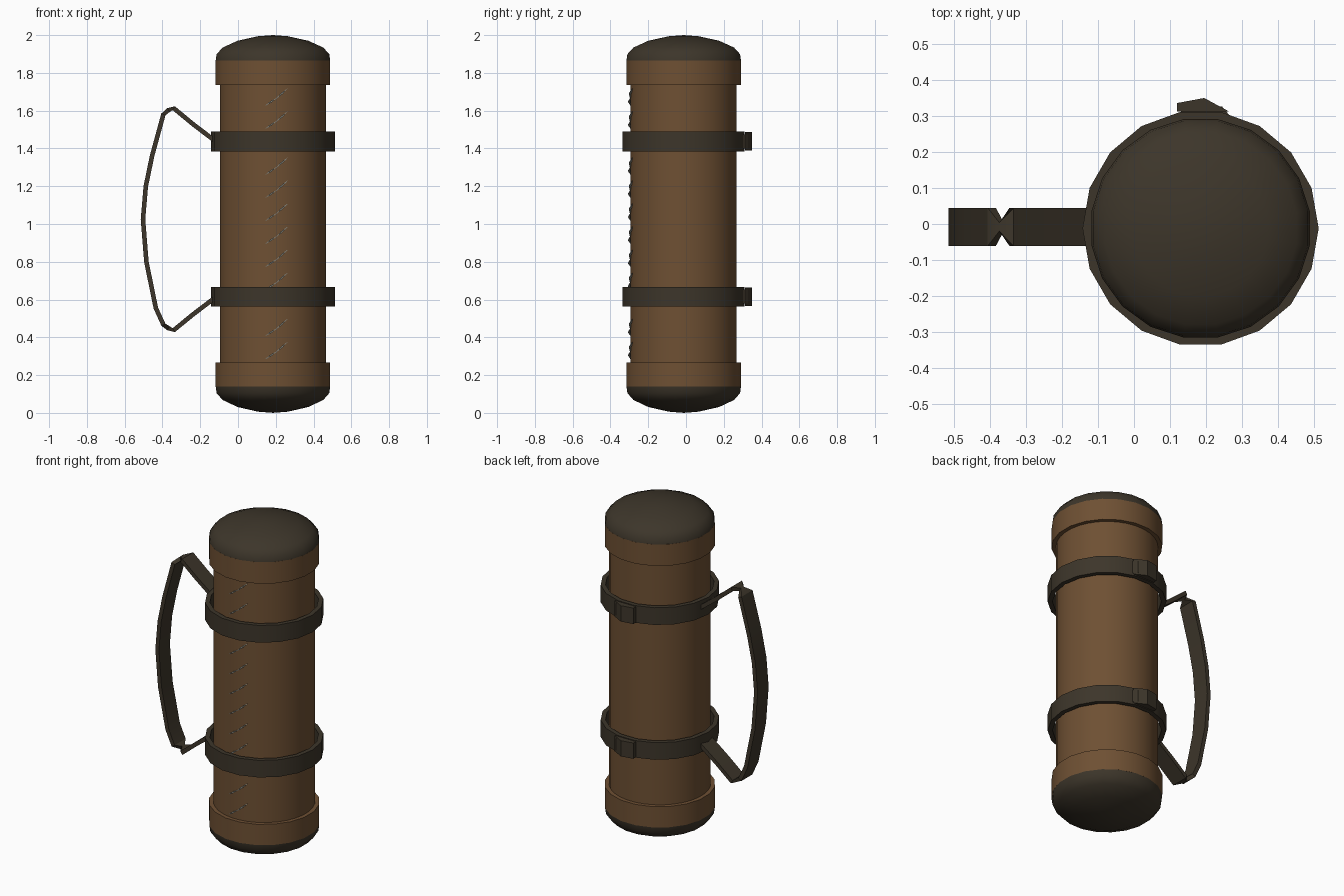
import bpy, bmesh, math
from mathutils import Vector

if "Cube" in bpy.data.objects:
    bpy.data.objects.remove(bpy.data.objects["Cube"])

CX, CY = 0.185, -0.012   # axis of the tube


def material(name, rgb):
    m = bpy.data.materials.new(name)
    m.diffuse_color = (*rgb, 1)
    m.use_nodes = True
    m.node_tree.nodes["Principled BSDF"].inputs["Base Color"].default_value = m.diffuse_color
    return m


LEATHER = material("brown leather", (0.156, 0.080, 0.033))
DARK = material("dark leather", (0.046, 0.036, 0.023))
THREAD = material("grey thread", (0.22, 0.22, 0.19))


def finish(name, bm, mat, smooth=35):
    bmesh.ops.remove_doubles(bm, verts=bm.verts, dist=1e-5)
    bmesh.ops.recalc_face_normals(bm, faces=bm.faces)
    me = bpy.data.meshes.new(name)
    bm.to_mesh(me)
    bm.free()
    me.materials.append(mat)
    ob = bpy.data.objects.new(name, me)
    bpy.context.collection.objects.link(ob)
    if smooth:
        bpy.context.view_layer.objects.active = ob
        ob.select_set(True)
        bpy.ops.object.shade_smooth_by_angle(angle=math.radians(smooth))
        ob.select_set(False)
    return ob


def revolve(name, profile, mat, sides, closed=False):
    """Spin (radius, z) points round the tube axis."""
    bm = bmesh.new()
    turn = math.pi / sides
    vs = [bm.verts.new((CX + r * math.sin(turn), CY - r * math.cos(turn), z)) for r, z in profile]
    pairs = list(zip(vs, vs[1:])) + ([(vs[-1], vs[0])] if closed else [])
    edges = [bm.edges.new(p) for p in pairs]
    bmesh.ops.spin(bm, geom=vs + edges, cent=(CX, CY, 0), axis=(0, 0, 1),
                   angle=math.tau, steps=sides, use_merge=False)
    return finish(name, bm, mat)


def loft(name, sections, mat, smooth=0):
    """Skin a list of four-point sections and cap both ends."""
    bm = bmesh.new()
    rings = [[bm.verts.new(p) for p in s] for s in sections]
    for a, b in zip(rings, rings[1:]):
        for i in range(4):
            j = (i + 1) % 4
            bm.faces.new((a[i], a[j], b[j], b[i]))
    bm.faces.new(rings[0])
    bm.faces.new(rings[-1])
    return finish(name, bm, mat, smooth)


# tube body
revolve("tube_body", [(0, 0.1), (0.282, 0.1), (0.282, 1.9), (0, 1.9)], LEATHER, 32)

# collars and domed end caps
for label, z0, z1 in (("lower", 0.14, 0.267), ("upper", 1.735, 1.866)):
    revolve(label + "_collar", [(0.28, z0), (0.307, z0), (0.307, z1), (0.28, z1)],
            LEATHER, 20, closed=True)
DOME = [(0.307, 0), (0.302, 0.035), (0.27, 0.07), (0.19, 0.106), (0.08, 0.13), (0, 0.136)]
revolve("upper_cap", [(r, 1.864 + h) for r, h in DOME], DARK, 20)
revolve("lower_cap", [(r, 0.141 - h * 1.035) for r, h in DOME], DARK, 20)

# belts round the tube, each with a lapped end and keeper at the back
TAIL = [(0.12, 0.312), (0.12, 0.336), (0.195, 0.350), (0.265, 0.312)]
KEEPER = [(0.13, 0.300), (0.13, 0.322), (0.245, 0.326), (0.275, 0.290)]
for label, z0, z1 in (("lower", 0.563, 0.667), ("upper", 1.385, 1.490)):
    revolve(label + "_belt", [(0.301, z0), (0.328, z0), (0.328, z1), (0.301, z1)],
            DARK, 18, closed=True)
    loft(label + "_belt_tail", [[(x, y, z) for x, y in TAIL] for z in (z0 + 0.004, z1 - 0.004)], DARK)
    loft(label + "_belt_keeper", [[(x, y, z) for x, y in KEEPER] for z in (z0 + 0.015, z1 - 0.015)], DARK)

# carrying handle: flat strap pinched where it twists at each end
PATH = [(-0.115, 1.435), (-0.24, 1.53), (-0.340, 1.613), (-0.368, 1.603), (-0.395, 1.580),
        (-0.455, 1.36), (-0.488, 1.20), (-0.503, 1.025), (-0.485, 0.80), (-0.435, 0.555),
        (-0.395, 0.467), (-0.368, 0.448), (-0.340, 0.438), (-0.24, 0.52), (-0.115, 0.615)]
sections = []
for i, (x, z) in enumerate(PATH):
    a, b = PATH[max(i - 1, 0)], PATH[min(i + 1, len(PATH) - 1)]
    t = Vector((b[0] - a[0], 0, b[1] - a[1])).normalized()
    n = Vector((-t.z, 0, t.x)) * 0.012
    half = 0.012 if i in (3, 11) else 0.053
    w = Vector((0, half, 0))
    c = Vector((x, -0.008, z))
    sections.append([c - w - n, c + w - n, c + w + n, c - w + n])
loft("handle_strap", sections, DARK, 30)


# slanted lacing stitches up the front seam
def stitch(name, x0, z0, x1, z1, r=0.0045):
    d = Vector((x1 - x0, 0, z1 - z0)).normalized()
    side = Vector((-d.z, 0, d.x))
    secs = []
    for k, width in ((0, 0.2), (0.5, 1), (1, 0.2)):
        x = x0 + (x1 - x0) * k
        y = CY - math.sqrt(0.282 ** 2 - (x - CX) ** 2)
        c = Vector((x, y - 0.012 * width, z0 + (z1 - z0) * k))
        s, o = side * r * width, Vector((0, 0.010, 0))
        secs.append([c - s, c + s, c + s + o, c - s + o])
    loft(name, secs, THREAD)


for i in range(12):
    z = 0.285 + i * 0.122
    if any(abs(z + 0.05 - b) < 0.07 for b in (0.615, 1.437)):
        continue   # hidden under a belt
    stitch(f"stitch_left_{i}", 0.145, z, 0.205, z + 0.04)
    stitch(f"stitch_right_{i}", 0.2, z + 0.035, 0.262, z + 0.09)
